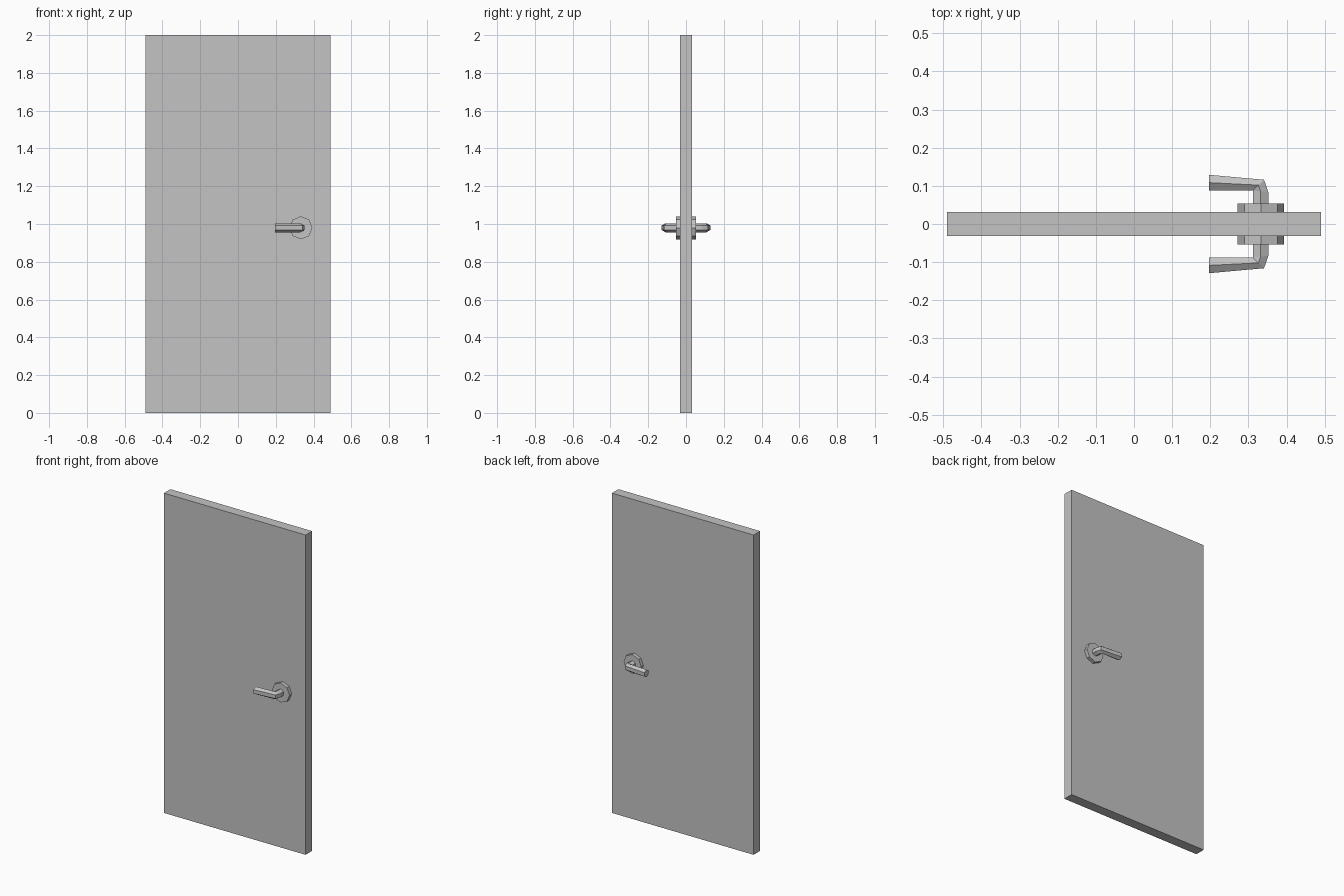
import bpy, bmesh
from math import pi, cos, sin
from mathutils import Vector, Matrix

cube = bpy.data.objects.get("Cube")
if cube:
    bpy.data.objects.remove(cube, do_unlink=True)

# Single plain colour
grey = bpy.data.materials.new("plain_grey")
grey.use_nodes = True
colour = (0.55, 0.55, 0.55, 1)
grey.diffuse_color = colour
grey.node_tree.nodes["Principled BSDF"].inputs["Base Color"].default_value = colour

HANDLE_X, HANDLE_Z = 0.333, 0.98


def make_object(name, bm):
    bmesh.ops.recalc_face_normals(bm, faces=bm.faces)
    mesh = bpy.data.meshes.new(name)
    bm.to_mesh(mesh)
    bm.free()
    mesh.materials.append(grey)
    obj = bpy.data.objects.new(name, mesh)
    bpy.context.collection.objects.link(obj)
    return obj


def make_door():
    bm = bmesh.new()
    bmesh.ops.create_cube(bm, size=1, matrix=Matrix.Translation((0, 0, 1))
                          @ Matrix.Diagonal((0.98, 0.064, 2, 1)))
    make_object("door_panel", bm)


# Octagonal plate behind the lever
def make_rosette(name, side):
    bm = bmesh.new()
    place = Matrix.Translation((HANDLE_X, side * 0.042, HANDLE_Z))
    bmesh.ops.create_cone(bm, cap_ends=True, segments=8, radius1=0.061,
                          radius2=0.061, depth=0.024,
                          matrix=place @ Matrix.Rotation(pi / 2, 4, 'X'))
    make_object(name, bm)


# Bent six-sided lever: each ring has a centre and a sideways axis in plan
def make_lever(name, side, radius=0.0237):
    path = [((0.332, 0.04), (1, 0)),
            ((0.332, 0.0855), (1, -0.1)),
            ((0.326, 0.102), (0.73, 0.68)),
            ((0.197, 0.1085), (0, 1))]
    bm = bmesh.new()
    rings = []
    for (x, y), (ax, ay) in path:
        centre = Vector((x, side * y, HANDLE_Z))
        axis = Vector((ax, side * ay, 0)).normalized()
        rings.append([bm.verts.new(centre + radius * (
            axis * sin(i * pi / 3) + Vector((0, 0, cos(i * pi / 3)))))
            for i in range(6)])
    for a, b in zip(rings, rings[1:]):
        for i in range(6):
            j = (i + 1) % 6
            bm.faces.new((a[i], a[j], b[j], b[i]))
    bm.faces.new(rings[0])
    bm.faces.new(rings[-1])
    make_object(name, bm)


make_door()
for label, side in (("front", -1), ("back", 1)):
    make_rosette(label + "_rosette", side)
    make_lever(label + "_lever", side)
